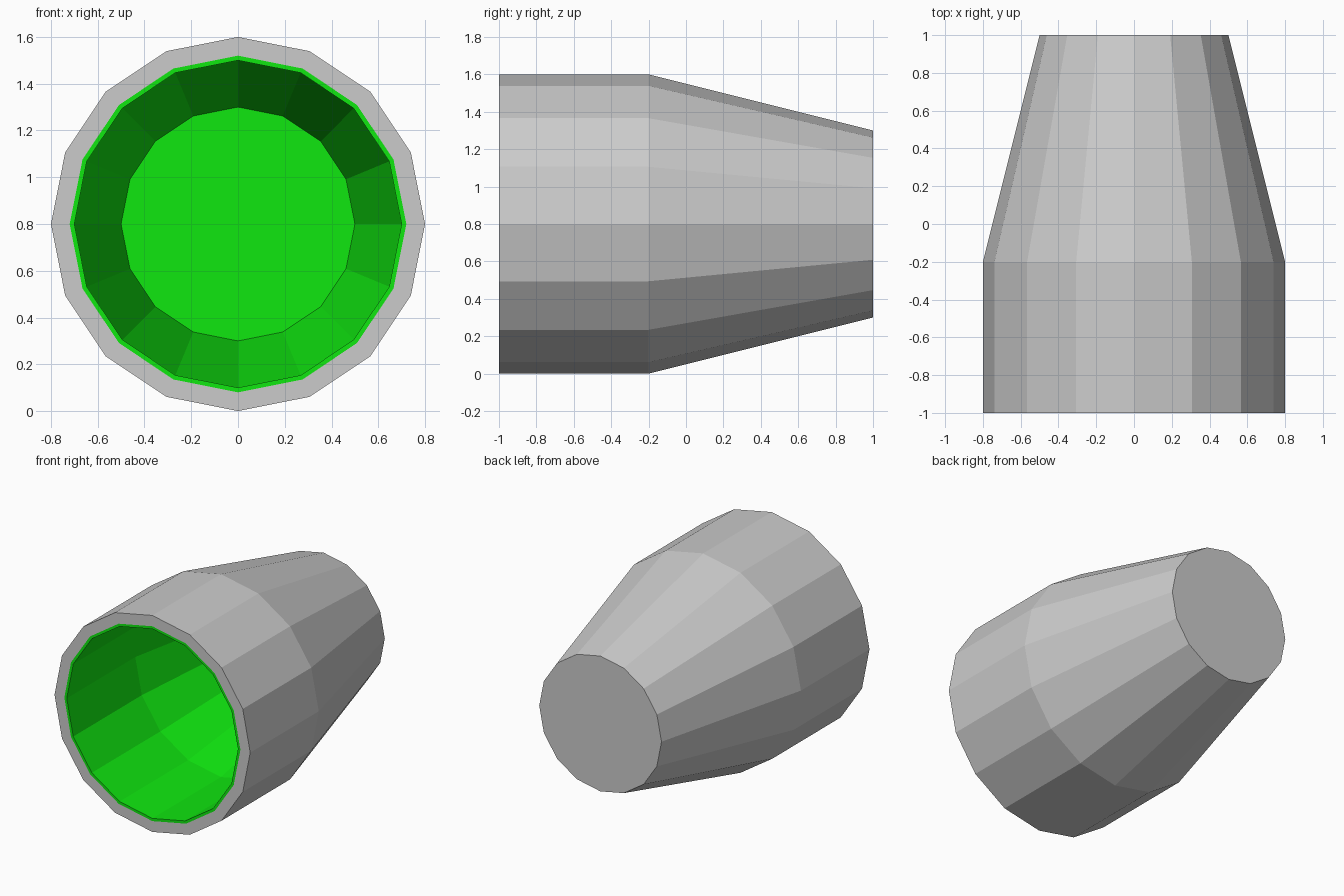
import bpy, bmesh, math

if "Cube" in bpy.data.objects:
    bpy.data.objects.remove(bpy.data.objects["Cube"])

SIDES = 16
AXIS_Z = 0.8


def lathe(name, profile, inward=False):
    """Revolve (radius, y) points about the y axis and cap the last ring."""
    bm = bmesh.new()
    rings = []
    for r, y in profile:
        ring = []
        for k in range(SIDES):
            a = 2 * math.pi * k / SIDES
            ring.append(bm.verts.new((r * math.cos(a), y, AXIS_Z + r * math.sin(a))))
        rings.append(ring)
    for a, b in zip(rings, rings[1:]):
        for k in range(SIDES):
            n = (k + 1) % SIDES
            bm.faces.new((a[k], b[k], b[n], a[n]))
    bm.faces.new(rings[-1][::-1])
    if inward:
        bmesh.ops.reverse_faces(bm, faces=bm.faces[:])
    mesh = bpy.data.meshes.new(name)
    bm.to_mesh(mesh)
    bm.free()
    obj = bpy.data.objects.new(name, mesh)
    bpy.context.collection.objects.link(obj)
    return obj


# Grey outer housing: flat front rim, straight barrel, tapered back
lathe("housing", [(0.72, -1), (0.8, -1), (0.8, -0.2), (0.5, 1)])

# Green lining: thin lip, straight wall, tapered wall and back disc
lining = lathe("lining", [(0.72, -1), (0.7, -1), (0.7, -0.2), (0.5, 0.8)], inward=True)
green = bpy.data.materials.new("green")
green.diffuse_color = (0.005, 0.8, 0.005, 1)
green.use_nodes = True
green.node_tree.nodes["Principled BSDF"].inputs["Base Color"].default_value = green.diffuse_color
lining.data.materials.append(green)
